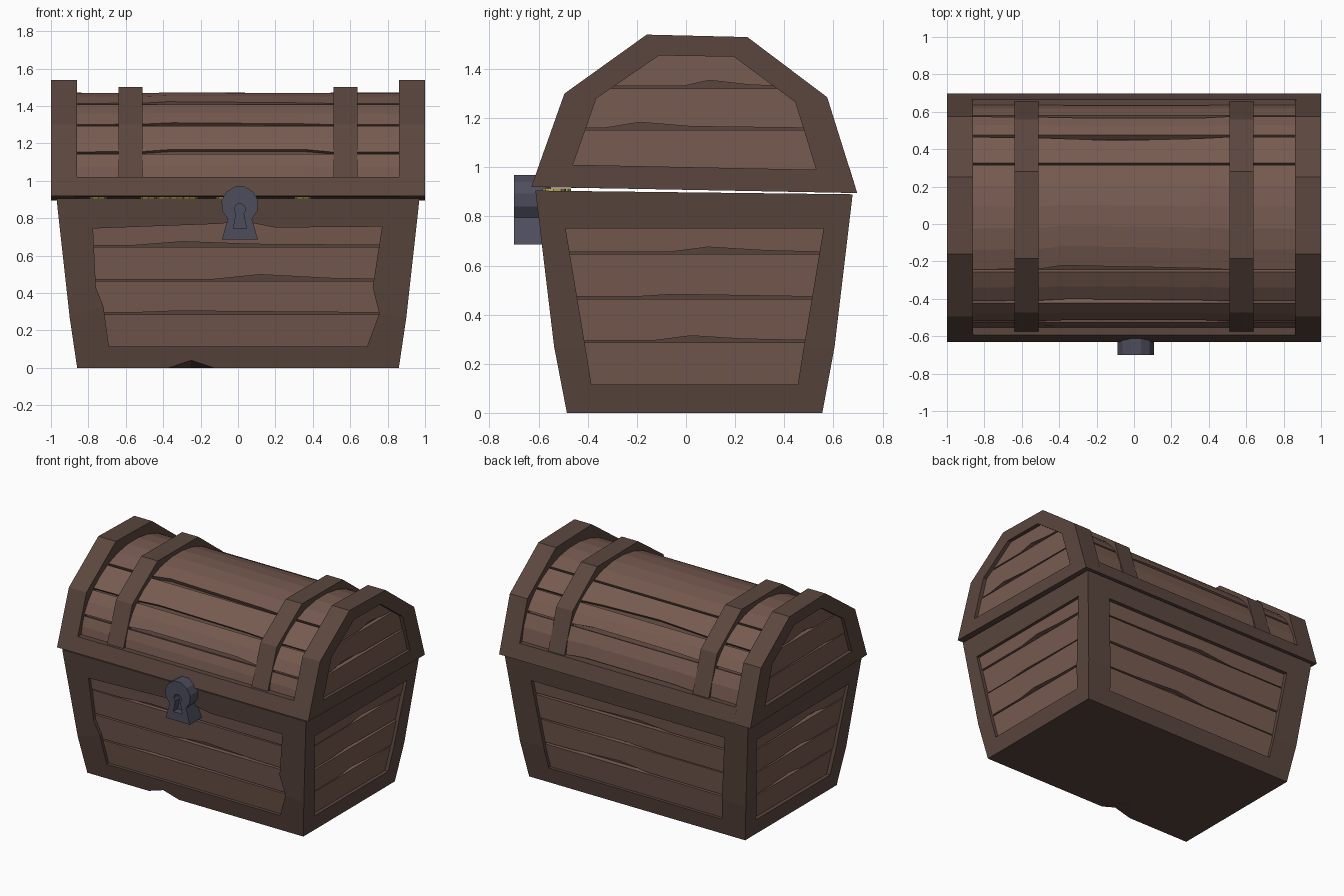
import bpy, bmesh, random
from math import radians, sin, cos

if "Cube" in bpy.data.objects:
    bpy.data.objects.remove(bpy.data.objects["Cube"])

random.seed(4)


def material(name, rgb):
    m = bpy.data.materials.new(name)
    m.diffuse_color = (*rgb, 1)
    m.use_nodes = True
    m.node_tree.nodes["Principled BSDF"].inputs["Base Color"].default_value = m.diffuse_color
    return m


FRAME = material("dark_wood", (0.105, 0.062, 0.049))
PLANK = material("plank_wood", (0.185, 0.105, 0.082))
IRON = material("iron", (0.075, 0.075, 0.11))
GOLD = material("gold", (0.6, 0.45, 0.08))


def finish(bm, name, mat):
    bmesh.ops.remove_doubles(bm, verts=bm.verts, dist=0.0005)
    bmesh.ops.recalc_face_normals(bm, faces=bm.faces)
    me = bpy.data.meshes.new(name)
    bm.to_mesh(me)
    bm.free()
    me.materials.append(mat)
    ob = bpy.data.objects.new(name, me)
    bpy.context.collection.objects.link(ob)


def loft(bm, sections):
    """Skin closed sections and cap both ends."""
    rows = [[bm.verts.new(p) for p in s] for s in sections]
    n = len(rows[0])
    for a, b in zip(rows, rows[1:]):
        for i in range(n):
            j = (i + 1) % n
            bm.faces.new((a[i], a[j], b[j], b[i]))
    bm.faces.new(rows[0])
    bm.faces.new(rows[-1])


def framed(bm, outer, inner, P, depth, back=None):
    """Flat border with a recessed panel; optional solid body behind it."""
    def ring(pts, d):
        return [bm.verts.new(P(u, z, d)) for u, z in pts]

    def bridge(a, b):
        for i in range(len(a)):
            j = (i + 1) % len(a)
            bm.faces.new((a[i], a[j], b[j], b[i]))
    A, B, C = ring(outer, 0), ring(inner, 0), ring(inner, depth)
    bridge(A, B)
    bridge(B, C)
    bm.faces.new(C)
    if back:
        D = ring(outer, back)
        bridge(A, D)
        bm.faces.new(D)


def planks(bm, P, seams, lo, hi):
    """Boards with chipped lower edges filling a recessed panel."""
    for z0, z1 in zip(seams, seams[1:]):
        a, b = z0 + 0.005, z1 - 0.004
        l, w = lo(a), hi(a) - lo(a)
        t = random.uniform(0.25, 0.6)
        chip = random.uniform(0.008, 0.03)
        poly = [(l, a), (l + w * (t - 0.15), a), (l + w * t, a + chip),
                (l + w * (t + 0.22), a + 0.006), (hi(a), a), (hi(b), b), (lo(b), b)]
        d = random.uniform(0.02, 0.028)
        loft(bm, [[P(u, z, d) for u, z in poly], [P(u, z, 0.06) for u, z in poly]])


def curve(pts):
    def f(z):
        for (z0, v0), (z1, v1) in zip(pts, pts[1:]):
            if z <= z1 or (z1, v1) == pts[-1]:
                return v0 + (v1 - v0) * (z - z0) / (z1 - z0)
    return f


# Body outline as a function of height
hx = curve([(0, 0.86), (0.27, 0.90), (0.92, 0.972)])
yf = curve([(0, -0.485), (0.27, -0.537), (0.92, -0.615)])
yb = curve([(0, 0.555), (0.27, 0.605), (0.92, 0.682)])
TF, TB = 0.905, 0.89


def left(z): return -hx(z)
def front(u, z, d): return (u, yf(z) + d, z)
def rear(u, z, d): return (u, yb(z) - d, z)
def side(s): return lambda u, z, d: (s * (hx(z) - d), u, z)


# Pairs: outer u, outer z, inner u, inner z (9 means out to the corner)
front_pts = [(-9, 0, -.69, .115), (-.37, 0, -.37, .115), (-.25, .04, -.25, .115),
             (-.13, 0, -.13, .115), (9, 0, .69, .115), (9, .27, .755, .29),
             (9, .42, .72, .43), (9, TF, .77, .755), (.2, TF, .2, .75),
             (.03, TF, .02, .785), (-.1, TF, -.1, .77), (-9, TF, -.775, .745),
             (-9, .5, -.76, .43), (-9, .27, -.72, .33)]
rear_pts = [(-9, 0, -.69, .115), (9, 0, .69, .115), (9, .27, .71, .27),
            (9, TB, .77, .755), (-9, TB, -.77, .755), (-9, .27, -.71, .27)]
side_pts = [(-9, 0, -.385, .115), (9, 0, .455, .115), (9, .27, .48, .27),
            (9, TB, .56, .75), (-9, TF, -.49, .75), (-9, .27, -.41, .27)]

frame = bmesh.new()
boards = bmesh.new()
seams = [0.09, 0.29, 0.468, 0.65, 0.8]
for pts, P, lo, hi in ((front_pts, front, left, hx), (rear_pts, rear, left, hx),
                       (side_pts, side(1), yf, yb), (side_pts, side(-1), yf, yb)):
    outer = [(max(lo(z), min(hi(z), u)), z) for u, z, _, _ in pts]
    framed(frame, outer, [(p[2], p[3]) for p in pts], P, 0.055)
    planks(boards, P, seams, lambda z: lo(z) + 0.085, lambda z: hi(z) - 0.085)
# Floor with the broken front edge, and top cap
A, B, C, D = (-.37, yf(0), 0), front(-.25, .04, 0), (-.13, yf(0), 0), (-.25, -.3, 0)
floor = [A, D, C, (.86, yf(0), 0), (.86, yb(0), 0), (-.86, yb(0), 0), (-.86, yf(0), 0)]
cap = [P(s * hx(z), z, 0) for P, z, s in
       ((front, TF, -1), (front, TF, 1), (rear, TB, 1), (rear, TB, -1))]
for poly in (floor, (A, B, D), (B, C, D), cap):
    frame.faces.new([frame.verts.new(p) for p in poly])
finish(frame, "chest_body_frame", FRAME)
finish(boards, "chest_body_planks", PLANK)

# Coins glinting in the gap under the lid
coins = bmesh.new()
for i in range(7):
    x, y, r = random.uniform(-0.8, 0.35), random.uniform(-0.55, -0.5), 0.045
    loft(coins, [[(x + r * cos(k * 0.785), y + r * sin(k * 0.785), z) for k in range(8)]
                 for z in (0.902, 0.914)])
finish(coins, "coins", GOLD)

# Lid end arches with recessed boards
arch = [(-.63, .92), (.697, .895), (.575, 1.285), (.25, 1.53), (-.16, 1.54), (-.495, 1.30)]
hole = [(-.46, 1.01), (.53, .99), (.445, 1.265), (.195, 1.45), (-.11, 1.455), (-.365, 1.28)]
lo = curve([(.98, -.50), (1.28, -.40), (1.47, -.12)])
hi = curve([(.98, .57), (1.27, .48), (1.47, .20)])
ends, end_boards = bmesh.new(), bmesh.new()
for s in (-1, 1):
    def P(u, z, d, s=s): return (s * (1 - d), u, z)
    framed(ends, arch, hole, P, 0.055, 0.14)
    planks(end_boards, P, [0.98, 1.155, 1.325, 1.47], lo, hi)
finish(ends, "lid_end_arches", FRAME)
finish(end_boards, "lid_end_planks", PLANK)


def bar(bm, x0, x1, section):
    loft(bm, [[(x, y, z) for y, z in section] for x in (x0, x1)])


# Lid rims along front and back
rims = bmesh.new()
bar(rims, -.87, .87, [(-.63, .92), (-.594, 1.02), (-.5, 1.02), (-.5, .917)])
bar(rims, -.87, .87, [(.697, .895), (.665, 1.0), (.57, 1.0), (.57, .898)])
finish(rims, "lid_rims", FRAME)


# Barrel lid: dark core with curved boards over it
def arc(t, off=0):
    t = radians(t)
    return (0.04 - (0.6 + off) * cos(t), 0.98 + (0.495 + off) * sin(t))


core = bmesh.new()
bar(core, -.87, .87, [arc(t, -0.03) for t in range(0, 181, 12)] + [(.6, .898), (-.55, .918)])
finish(core, "lid_core", FRAME)

lid = bmesh.new()
lid_seams = [2, 20, 40, 61, 118, 136, 154, 178]
for k, (a, b) in enumerate(zip(lid_seams, lid_seams[1:])):
    n = 5 if b - a > 30 else 2
    off = random.uniform(-0.004, 0.004)
    sections = []
    for x, w in ((-.87, 0), (-.5, .3), (random.uniform(-.4, -.1), 1), (.35, .6), (.5, 0), (.87, 0)):
        jag = w * random.uniform(1.0, 3.0)
        a1, b1 = (a + .7 + jag, b - .7) if k < 4 else (a + .7, b - .7 - jag)
        ts = [a1 + (b1 - a1) * i / n for i in range(n + 1)]
        sections.append([(x, *arc(t, off)) for t in ts]
                        + [(x, *arc(t, -0.04)) for t in reversed(ts)])
    loft(lid, sections)
finish(lid, "lid_planks", PLANK)

# Straps over the lid
strap = [(-.578, 1.01), (-.472, 1.30), (-.185, 1.502), (.28, 1.498), (.56, 1.285), (.657, .99)]
strap_in = [(0.04 + (y - 0.04) * 0.9, 0.95 + (z - 0.95) * 0.9) for y, z in reversed(strap)]
straps = bmesh.new()
for s in (-1, 1):
    bar(straps, s * 0.51, s * 0.64, strap + strap_in)
finish(straps, "lid_straps", FRAME)

# Lock plate with keyhole
angles = [radians(-50 + 280 * i / 9) for i in range(10)]
plate = [(.01 + .1 * cos(t), .872 + .1 * sin(t)) for t in angles] + [(-.087, .685), (.107, .685)]
key = [(.01 + .03 * cos(t), .848 + .03 * sin(t)) for t in angles] + [(-.025, .745), (.045, .745)]
lock = bmesh.new()
framed(lock, plate, key, lambda u, z, d: (u, -0.70 + d, z), 0.05, 0.15)
finish(lock, "lock", IRON)
